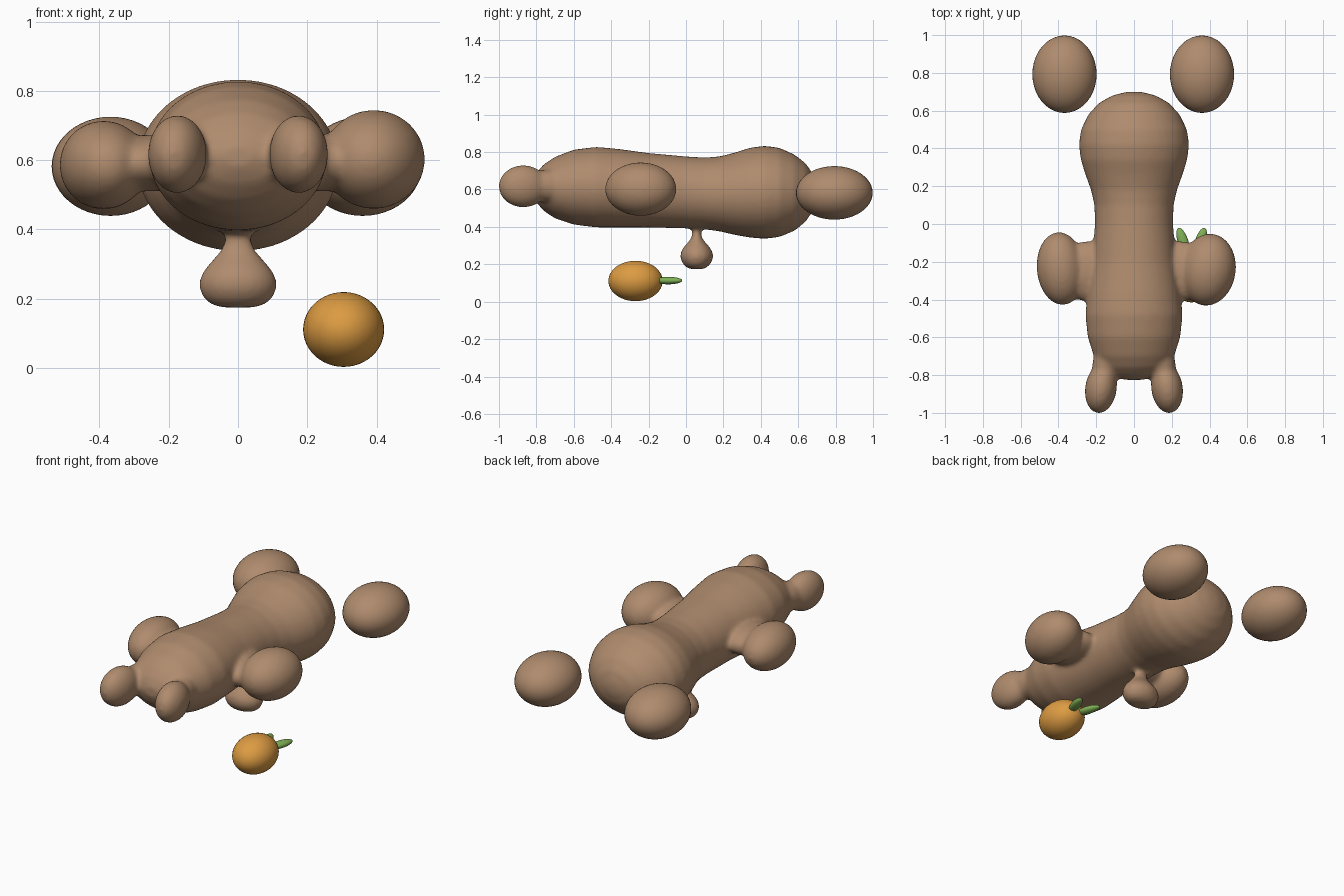
import bpy, bmesh, math
from mathutils import Matrix, Vector

cube = bpy.data.objects.get("Cube")
if cube:
    bpy.data.objects.remove(cube, do_unlink=True)


def material(name, rgb):
    m = bpy.data.materials.new(name)
    m.use_nodes = True
    m.diffuse_color = (*rgb, 1)
    m.node_tree.nodes["Principled BSDF"].inputs["Base Color"].default_value = (*rgb, 1)
    return m


brown = material("brown", (0.43, 0.26, 0.155))
orange = material("orange", (0.72, 0.33, 0.055))
green = material("green", (0.21, 0.43, 0.09))


def ellipsoid(bm, centre, radii, turn=0):
    mat = (Matrix.Translation(centre) @ Matrix.Rotation(math.radians(turn), 4, 'Z')
           @ Matrix.Diagonal((*radii, 1)))
    bmesh.ops.create_uvsphere(bm, u_segments=40, v_segments=24, radius=1, matrix=mat)


def loft(bm, rings, n=40):
    """Skin closed rings; each ring is (centre, first half-axis, second half-axis)."""
    loops = []
    for c, a, b in rings:
        loops.append([bm.verts.new(c + a * math.cos(t) + b * math.sin(t))
                      for t in (math.tau * i / n for i in range(n))])
    for p, q in zip(loops, loops[1:]):
        for i in range(n):
            j = (i + 1) % n
            bm.faces.new((p[i], p[j], q[j], q[i]))
    bm.faces.new(loops[0][::-1])
    bm.faces.new(loops[-1])


def finish(name, bm, mat):
    bmesh.ops.recalc_face_normals(bm, faces=bm.faces)
    me = bpy.data.meshes.new(name)
    bm.to_mesh(me)
    bm.free()
    me.materials.append(mat)
    me.shade_smooth()
    ob = bpy.data.objects.new(name, me)
    bpy.context.collection.objects.link(ob)
    return ob


# Torso and head: y, half width, top, bottom
bm = bmesh.new()
X, Y, Z = Vector((1, 0, 0)), Vector((0, 1, 0)), Vector((0, 0, 1))
torso = [(-0.825, 0.05, 0.64, 0.58), (-0.80, 0.13, 0.69, 0.53), (-0.76, 0.18, 0.735, 0.485),
         (-0.70, 0.213, 0.775, 0.445), (-0.60, 0.245, 0.813, 0.412), (-0.48, 0.258, 0.828, 0.397),
         (-0.36, 0.245, 0.817, 0.397), (-0.2, 0.222, 0.795, 0.397), (0.0, 0.207, 0.777, 0.392),
         (0.1, 0.210, 0.771, 0.387), (0.18, 0.228, 0.777, 0.376), (0.26, 0.257, 0.797, 0.357),
         (0.34, 0.282, 0.823, 0.343), (0.42, 0.292, 0.834, 0.336), (0.5, 0.281, 0.823, 0.346),
         (0.58, 0.242, 0.787, 0.379), (0.64, 0.187, 0.74, 0.428), (0.68, 0.117, 0.682, 0.487),
         (0.70, 0.04, 0.617, 0.55)]
loft(bm, [(Vector((0, y, (t + b) / 2)), X * w, Z * ((t - b) / 2)) for y, w, t, b in torso])

# Legs and arms flow out of the torso
for s in (1, -1):
    ellipsoid(bm, (s * 0.175, -0.87, 0.617), (0.084, 0.133, 0.113), s * 8)
    ellipsoid(bm, (s * 0.145, -0.74, 0.62), (0.075, 0.13, 0.085), s * 8)
    ellipsoid(bm, (s * 0.25, -0.25, 0.592), (0.13, 0.16, 0.082))
ellipsoid(bm, (0.392, -0.242, 0.602), (0.147, 0.192, 0.143), -8)
ellipsoid(bm, (-0.388, -0.236, 0.586), (0.127, 0.194, 0.128), 5)

# Hanging tail: z, half width, half depth
tail = [(0.174, 0.04, 0.03), (0.18, 0.075, 0.05), (0.2, 0.1, 0.073), (0.23, 0.113, 0.088),
        (0.26, 0.111, 0.088), (0.29, 0.093, 0.072), (0.315, 0.071, 0.049), (0.34, 0.05, 0.029),
        (0.37, 0.039, 0.023), (0.42, 0.048, 0.032)]
loft(bm, [(Vector((0, 0.057, z)), X * w, Y * d) for z, w, d in tail])

# Fuse the overlapping volumes into one soft skin
body = finish("body", bm, brown)
fuse = body.modifiers.new("fuse", 'REMESH')
fuse.mode = 'VOXEL'
fuse.voxel_size = 0.011
fuse.use_smooth_shade = True
soft = body.modifiers.new("soften", 'SMOOTH')
soft.factor = 0.5
soft.iterations = 14

# Loose ear balls
for side, x in (("left", 0.36), ("right", -0.368)):
    bm = bmesh.new()
    ellipsoid(bm, (x, 0.793, 0.582), (0.17, 0.205, 0.143))
    finish(side + "_ear", bm, brown)

# Carrot with two flat leaves
bm = bmesh.new()
ellipsoid(bm, (0.305, -0.27, 0.111), (0.117, 0.145, 0.108))
finish("carrot", bm, orange)
for side, x, turn in (("left", 0.35, -18), ("right", 0.26, 18)):
    bm = bmesh.new()
    ellipsoid(bm, (x, -0.095, 0.113), (0.028, 0.078, 0.02), turn)
    finish(side + "_leaf", bm, green)
